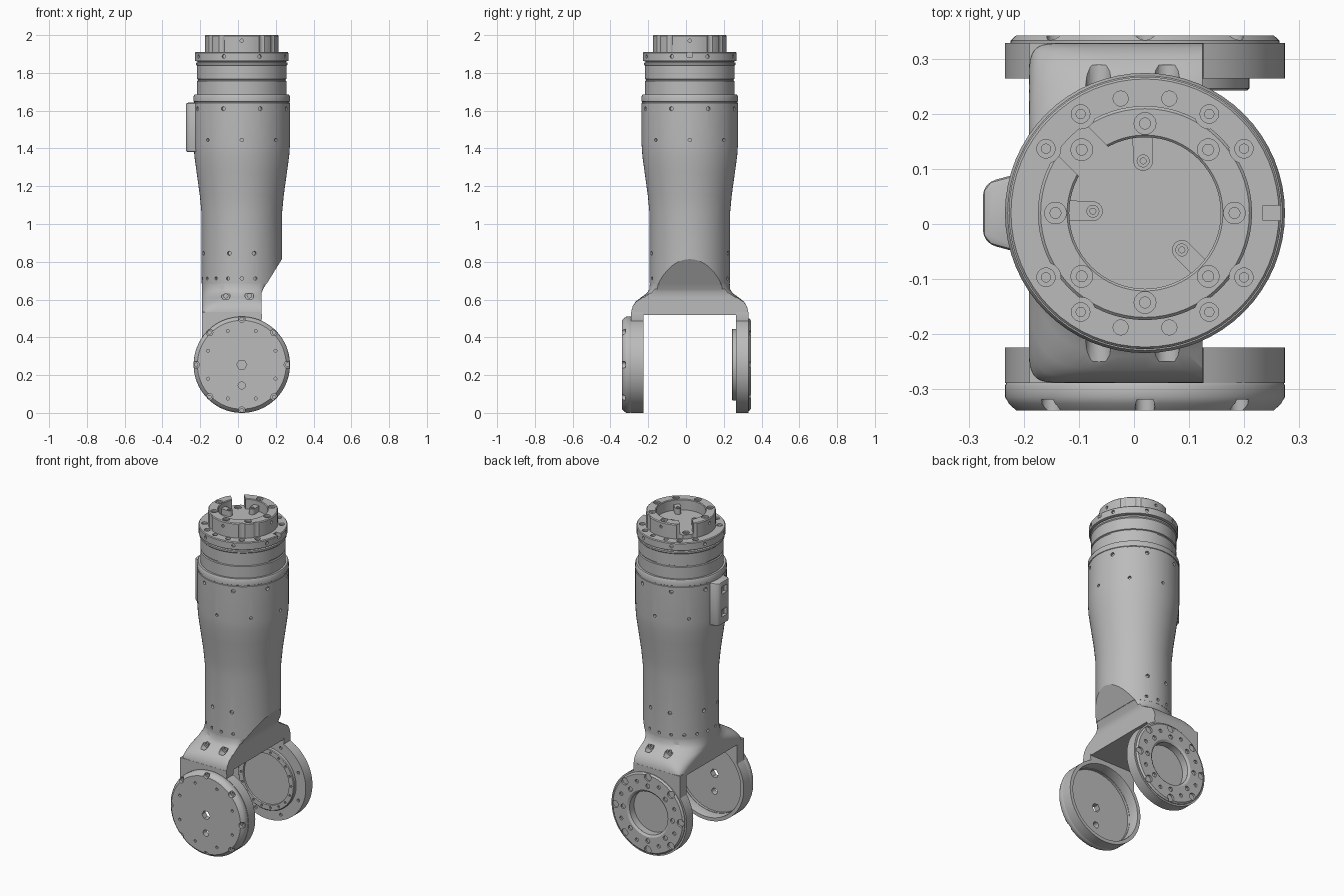
import bpy, bmesh
from math import sin, cos, pi, radians, copysign
from mathutils import Vector, Matrix

cube = bpy.data.objects.get("Cube")
if cube:
    bpy.data.objects.remove(cube)

CX = CY = 0.02          # main axis
HZ = 0.255              # hinge height
X, Y, Z = Vector((1, 0, 0)), Vector((0, 1, 0)), Vector((0, 0, 1))

metal = bpy.data.materials.new("grey metal")
metal.use_nodes = True
GREY = (0.5, 0.5, 0.5, 1)
metal.diffuse_color = GREY
metal.node_tree.nodes["Principled BSDF"].inputs["Base Color"].default_value = GREY


def finish(name, bm):
    bmesh.ops.recalc_face_normals(bm, faces=bm.faces)
    me = bpy.data.meshes.new(name)
    bm.to_mesh(me)
    bm.free()
    me.materials.append(metal)
    ob = bpy.data.objects.new(name, me)
    bpy.context.scene.collection.objects.link(ob)
    return ob


def place(point, axis):
    return Matrix.Translation(point) @ axis.to_track_quat('Z', 'Y').to_matrix().to_4x4()


def add_lathe(bm, profile, matrix, steps=64):
    """Revolve a (radius, height) profile about the local z axis."""
    rings = []
    for r, h in profile:
        n = steps if r > 0 else 1
        rings.append([bm.verts.new(matrix @ Vector((r * cos(2 * pi * i / steps),
                                                    r * sin(2 * pi * i / steps), h)))
                      for i in range(n)])
    for a, b in zip(rings, rings[1:]):
        for i in range(steps):
            j = (i + 1) % steps
            quad = [a[i % len(a)], a[j % len(a)], b[j % len(b)], b[i % len(b)]]
            bm.faces.new(list(dict.fromkeys(quad)))


def lathe(name, profile, matrix, steps=64):
    bm = bmesh.new()
    add_lathe(bm, profile, matrix, steps)
    return finish(name, bm)


def prism(name, outline, vec):
    """Extrude a closed outline along a vector."""
    bm = bmesh.new()
    face = bm.faces.new([bm.verts.new(p) for p in outline])
    ext = bmesh.ops.extrude_face_region(bm, geom=[face])
    bmesh.ops.translate(bm, vec=vec, verts=[v for v in ext["geom"] if isinstance(v, bmesh.types.BMVert)])
    return finish(name, bm)


def bake(ob):
    dg = bpy.context.evaluated_depsgraph_get()
    me = bpy.data.meshes.new_from_object(ob.evaluated_get(dg))
    ob.modifiers.clear()
    ob.data = me


def cut(ob, cutters):
    """Subtract plugs (point, outward axis, profile, sides) in one pass."""
    bm = bmesh.new()
    for point, axis, profile, steps in cutters:
        add_lathe(bm, profile, place(point, axis), steps)
    tool = finish("cutter", bm)
    tool.hide_render = True
    mod = ob.modifiers.new("cut", 'BOOLEAN')
    mod.operation, mod.solver, mod.object = 'DIFFERENCE', 'EXACT', tool
    bake(ob)
    bpy.data.objects.remove(tool)


def hole(r, depth, steps=12):
    return [(0, -depth), (r, -depth), (r, .02), (0, .02)], steps


def bolt(r, depth=.01):
    return [(0, -depth - .012), (r * .5, -depth - .012), (r * .5, -depth), (r, -depth),
            (r, .03), (0, .03)], 14


def cut_box(ob, center, size, angle=0):
    bm = bmesh.new()
    bmesh.ops.create_cube(bm, size=1, matrix=Matrix.Translation(center)
                          @ Matrix.Rotation(angle, 4, 'Z') @ Matrix.Diagonal((*size, 1)))
    tool = finish("cutter", bm)
    tool.hide_render = True
    mod = ob.modifiers.new("cut", 'BOOLEAN')
    mod.operation, mod.solver, mod.object = 'DIFFERENCE', 'EXACT', tool
    bake(ob)
    bpy.data.objects.remove(tool)


def around(r, degrees, z):
    """Points and outward directions around the main axis."""
    for d in degrees:
        out = Vector((cos(radians(d)), sin(radians(d)), 0))
        yield Vector((CX, CY, z)) + out * r, out


def hinge(r, degrees, y):
    return [Vector((CX + r * cos(radians(d)), y, HZ + r * sin(radians(d)))) for d in degrees]


EIGHT = range(0, 360, 45)
HALF = [d + 22.5 for d in EIGHT]
AXIS = Matrix.Translation((CX, CY, 0))

# Housing tube, with its slanted lower cut
housing = lathe("housing", [
    (0, .685), (.2125, .685), (.2125, 1.05), (.222, 1.15), (.24, 1.28), (.251, 1.36),
    (.255, 1.42), (.255, 1.64), (.252, 1.642), (.252, 1.647), (.255, 1.649),
    (.255, 1.676), (.25, 1.685), (0, 1.685)], AXIS)
bm = bmesh.new()
bm.from_mesh(housing.data)
res = bmesh.ops.bisect_plane(bm, geom=bm.verts[:] + bm.edges[:] + bm.faces[:],
                             plane_co=(.125, 0, .64), plane_no=(.17, 0, -.105), clear_outer=True)
bmesh.ops.holes_fill(bm, edges=[e for e in bm.edges if e.is_boundary])
bmesh.ops.recalc_face_normals(bm, faces=bm.faces)
bm.to_mesh(housing.data)
bm.free()
plugs = [(p, d, *hole(.011, .015)) for p, d in around(.255, HALF, 1.61)]
plugs += [(p, d, *hole(.009, .015)) for p, d in around(.255, EIGHT, 1.445)]
plugs += [(p, d, *hole(.011, .015)) for p, d in around(.2125, (72, 108, 162, 198, 252, 288), .845)]
plugs += [(p, d, *hole(.009, .015)) for p, d in around(.2125, range(70, 291, 20), .712)]
cut(housing, plugs)

# Rotating collar and flange
collar = lathe("collar", [
    (0, 1.68), (.238, 1.68), (.238, 1.756), (.232, 1.759), (.232, 1.765), (.238, 1.768),
    (.238, 1.838), (.243, 1.843), (.243, 1.853), (.234, 1.856), (.234, 1.863), (0, 1.863)], AXIS)
flange = lathe("flange", [
    (0, 1.86), (.234, 1.86), (.248, 1.864), (.248, 1.905), (.244, 1.91), (0, 1.91)], AXIS)
BOLTS = (33, 57, 123, 147, 213, 237, 303, 327)
top_bolts = [(p, Z, *bolt(.017)) for p, d in around(.215, BOLTS, 1.91)]
top_bolts += [(p, Z, *hole(.014, .012)) for p, d in around(.213, (78, 102, 258, 282), 1.91)]
side = [(p, d, *hole(.01, .012)) for p, d in around(.248, HALF, 1.887)]
cut(flange, top_bolts + side)
cut_box(flange, (CX + .235, CY, 1.905), (.04, .028, .04))

# Output ring with scallops, a gap and bolts
ring = lathe("output_ring", [
    (0, 1.905), (.195, 1.905), (.195, 1.995), (.19, 2), (.142, 2), (.138, 1.996),
    (.138, 1.935), (0, 1.935)], AXIS)
scallops = [(p - Z * .09, Z, [(0, -.01), (.027, -.01), (.027, .15), (0, .15)], 20)
            for p, d in around(.215, BOLTS, 2)]
cut(ring, scallops)
cut_box(ring, (CX - .115, CY + .115, 1.975), (.12, .075, .08), radians(135))
cut(ring, [(p, Z, *bolt(.02)) for p, d in around(.163, [d for d in EIGHT if d != 135], 2)]
    + [(p, Z, *bolt(.02)) for p, d in around(.163, [135], 1.935)]
    + [(p, d, *hole(.009, .012)) for p, d in around(.195, (0, 90, 180, 270), 1.97)])

# Screw tabs inside the ring
for n, ang in enumerate((92, 178, 315)):
    tip, out = next(around(.095, [ang], 1.93))
    sidev = Vector((-out.y, out.x, 0)) * .018
    arc = [tip + (sidev * cos(a) - out * .018 * sin(a)) for a in [pi * k / 10 for k in range(11)]]
    tab = prism("screw_tab_%d" % (n + 1), [tip + out * .05 + sidev] + arc + [tip + out * .05 - sidev], Z * .04)
    cut(tab, [(tip + Z * .04, Z, *bolt(.011, .006))])

# Connector block on the side
block = prism("connector_block", [(x, CY + s * w, 1.38) for s, pts in
              ((-1, ((-.18, .07), (-.225, .068), (-.262, .058), (-.275, .042))),
               (1, ((-.275, .042), (-.262, .058), (-.225, .068), (-.18, .07)))) for x, w in pts], Z * .262)
bev = block.modifiers.new("round", 'BEVEL')
bev.width, bev.segments = .01, 2
bake(block)
for z in (1.45, 1.59):
    cut_box(block, (-.27, CY, z), (.03, .05, .045))
    cut(block, [((-.255, CY, z), -X, *hole(.012, .012))])

# Fork crown: round at the top, widening to a rectangular bottom
bm = bmesh.new()
rings = []
for z, b, n in ((.70, .21, 2), (.683, .2115, 2), (.655, .214, 2.1), (.635, .226, 2.4), (.61, .26, 3.2),
                (.59, .286, 5), (.565, .302, 8), (.54, .309, 14), (.518, .31, 16)):
    limit = .125 + max(0, z - .642) * .6
    ringv = []
    for i in range(96):
        c, s = cos(2 * pi * i / 96), sin(2 * pi * i / 96)
        x = CX + copysign(abs(c) ** (2 / n), c) * .2125
        y = CY + copysign(abs(s) ** (2 / n), s) * b
        ringv.append(bm.verts.new((min(max(x, -.191), limit), y, z)))
    rings.append(ringv)
for a, b in zip(rings, rings[1:]):
    for i in range(96):
        bm.faces.new((a[i - 1], a[i], b[i], b[i - 1]))
bm.faces.new(rings[0])
bm.faces.new(rings[-1])
crown = finish("fork_crown", bm)
cut(crown, [((x, CY + s * .24, .62), Y * s, *bolt(.023, .012)) for x in (-.065, .06) for s in (-1, 1)])


# Fork arms: a disc with a straight neck up to the crown
def arm(name, y0):
    pts = [(.255 * cos(a), .255 * sin(a)) for a in [radians(145.5 + k * 280.3 / 60) for k in range(61)]]
    pts += [(.107, .25), (.105, .28), (-.21, .28)]
    return prism(name, [(CX + x, y0, HZ + z) for x, z in pts], Y * .065)


front_arm = arm("front_arm", -.29)
cut(front_arm, [((CX, -.225, HZ), Y, [(0, -.1), (.232, -.1), (.232, -.006), (.238, .01), (0, .01)], 64)])
back_arm = arm("back_arm", .265)
cut(back_arm, [((CX, .33, HZ), Y, *hole(.13, .04, 48))]
    + [(p, -Y, *hole(.009, .012)) for p in hinge(.222, HALF, .265)])

# Front cover with notched bolts and hexagonal centre hole
cover = lathe("front_cover", [
    (0, .015), (.23, .015), (.23, 0), (.253, 0), (.255, .004), (.255, .025), (.249, .037), (.235, .05), (0, .05)],
    place((CX, -.29, HZ), -Y))
cut(cover, [(p, -Y, *bolt(.018, .02)) for p in hinge(.242, EIGHT, -.34)]
    + [(p, -Y, *hole(.008, .012)) for p in hinge(.193, HALF, -.34)]
    + [((CX, -.34, HZ), -Y, *hole(.027, .06, 6)), ((CX, -.34, .145), -Y, *hole(.019, .06, 16))])

# Back bearing ring and inner bearing plate
bearing = lathe("back_bearing_ring", [
    (.13, -.005), (.245, -.005), (.245, .004), (.236, .013), (.143, .013), (.13, .004), (.13, -.005)],
    place((CX, .33, HZ), Y))
bmd = bmesh.new()
bmd.from_mesh(bearing.data)
bmesh.ops.remove_doubles(bmd, verts=bmd.verts, dist=1e-5)
bmesh.ops.recalc_face_normals(bmd, faces=bmd.faces)
bmd.to_mesh(bearing.data)
bmd.free()
cut(bearing, [(p, Y, *hole(.022, .012, 16)) for p in hinge(.222, EIGHT, .343)]
    + [(p, Y, *hole(.014, .011)) for p in hinge(.168, EIGHT, .343)]
    + [(p, Y, *hole(.011, .011)) for p in hinge(.195, HALF, .343)])
plate = lathe("inner_bearing_plate", [
    (0, 0), (.19, 0), (.19, .02), (.186, .024), (.156, .024), (.154, .015), (0, .015)],
    place((CX, .267, HZ), -Y))
cut(plate, [(p, -Y, *hole(.007, .01, 8)) for p in hinge(.171, range(0, 360, 20), .243)])

# Smooth shading with sharp edges kept
for ob in bpy.context.scene.objects:
    ob.select_set(ob.type == 'MESH')
bpy.context.view_layer.objects.active = housing
bpy.ops.object.shade_smooth_by_angle(angle=radians(30))
